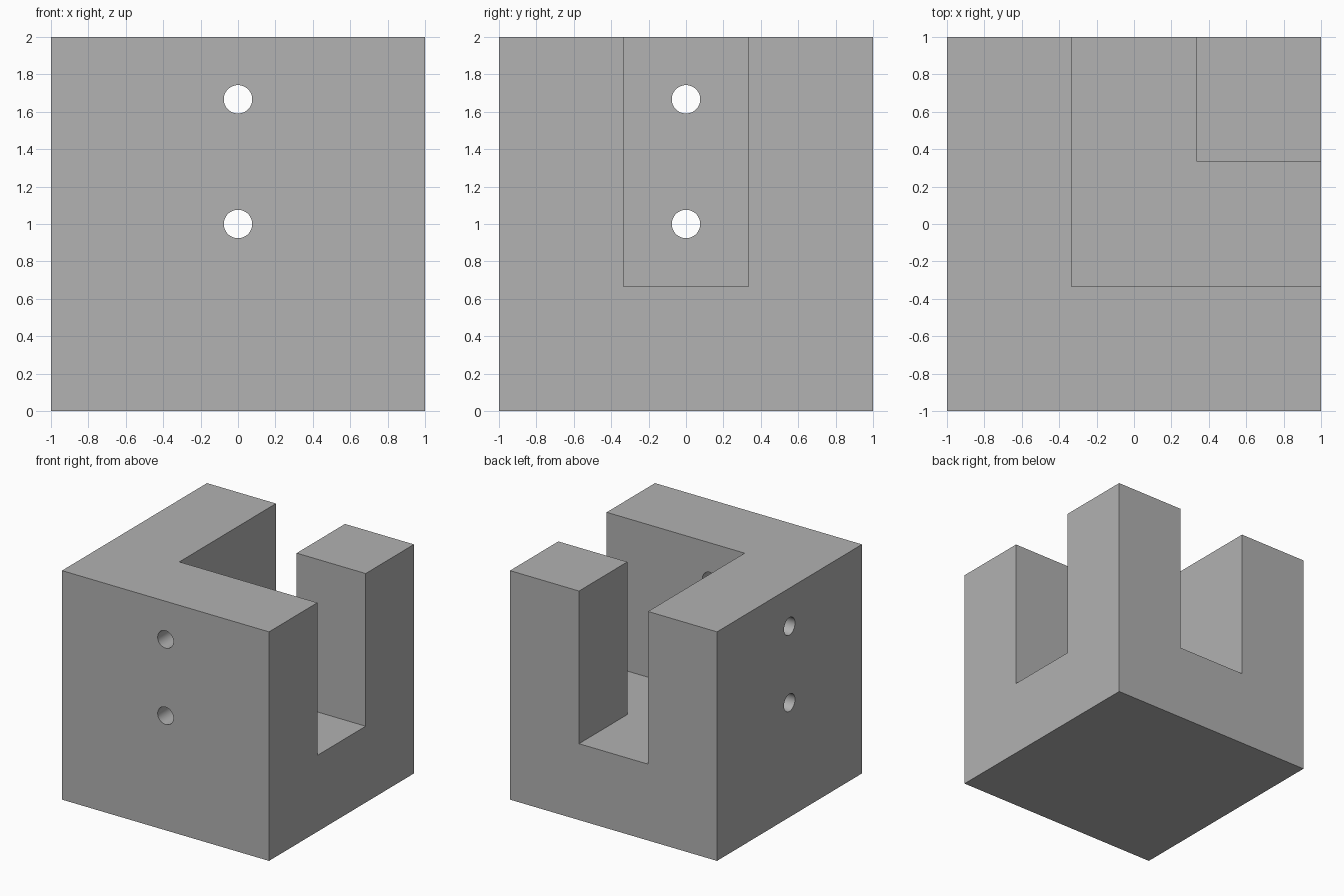
import bpy
import bmesh
from math import pi, radians
from mathutils import Matrix, Vector

THIRD = 1 / 3
HOLE_RADIUS = 0.076

default = bpy.data.objects.get("Cube")
if default:
    bpy.data.objects.remove(default, do_unlink=True)

grey = bpy.data.materials.new("plain_grey")
grey.use_nodes = True
grey.diffuse_color = (0.445, 0.445, 0.445, 1)
grey.node_tree.nodes["Principled BSDF"].inputs["Base Color"].default_value = grey.diffuse_color


def make_object(name, bm):
    bmesh.ops.recalc_face_normals(bm, faces=bm.faces)
    mesh = bpy.data.meshes.new(name)
    bm.to_mesh(mesh)
    bm.free()
    mesh.materials.append(grey)
    obj = bpy.data.objects.new(name, mesh)
    bpy.context.collection.objects.link(obj)
    return obj


def prism(name, outline, bottom, top):
    """Extrude a plan outline upwards."""
    bm = bmesh.new()
    face = bm.faces.new([bm.verts.new((x, y, bottom)) for x, y in outline])
    result = bmesh.ops.extrude_face_region(bm, geom=[face])
    verts = [v for v in result["geom"] if isinstance(v, bmesh.types.BMVert)]
    bmesh.ops.translate(bm, verts=verts, vec=(0, 0, top - bottom))
    return make_object(name, bm)


def drill(name, axis, height):
    """Cylinder through one wall, stopping inside the channel."""
    centre = Vector((0, 0, height))
    centre["XY".index(axis)] = -0.65
    turn = Matrix.Rotation(pi / 2, 4, "Y" if axis == "X" else "X")
    bm = bmesh.new()
    bmesh.ops.create_cone(bm, cap_ends=True, segments=48, radius1=HOLE_RADIUS,
                          radius2=HOLE_RADIUS, depth=1,
                          matrix=Matrix.Translation(centre) @ turn)
    return make_object(name, bm)


def cut(target, cutter):
    cutter.hide_render = True
    mod = target.modifiers.new("cut", "BOOLEAN")
    mod.operation = "DIFFERENCE"
    mod.solver = "EXACT"
    mod.object = cutter
    bpy.ops.object.select_all(action="DESELECT")
    bpy.context.view_layer.objects.active = target
    target.select_set(True)
    bpy.ops.object.modifier_apply(modifier=mod.name)
    bpy.data.objects.remove(cutter, do_unlink=True)


# Solid cube body
block = prism("slotted_block", [(-1, -1), (1, -1), (1, 1), (-1, 1)], 0, 2)

# Corner channel, open to the left side, the back and the top
t, out = THIRD, 1.2
channel = [(-t, -t), (out, -t), (out, t), (t, t), (t, out), (-t, out)]
cut(block, prism("channel_cutter", channel, 2 * THIRD, 2.2))

# Two screw holes through each full wall
for axis in "XY":
    for height in (1, 5 * THIRD):
        cut(block, drill("hole_cutter", axis, height))

bpy.ops.object.shade_smooth_by_angle(angle=radians(30))
